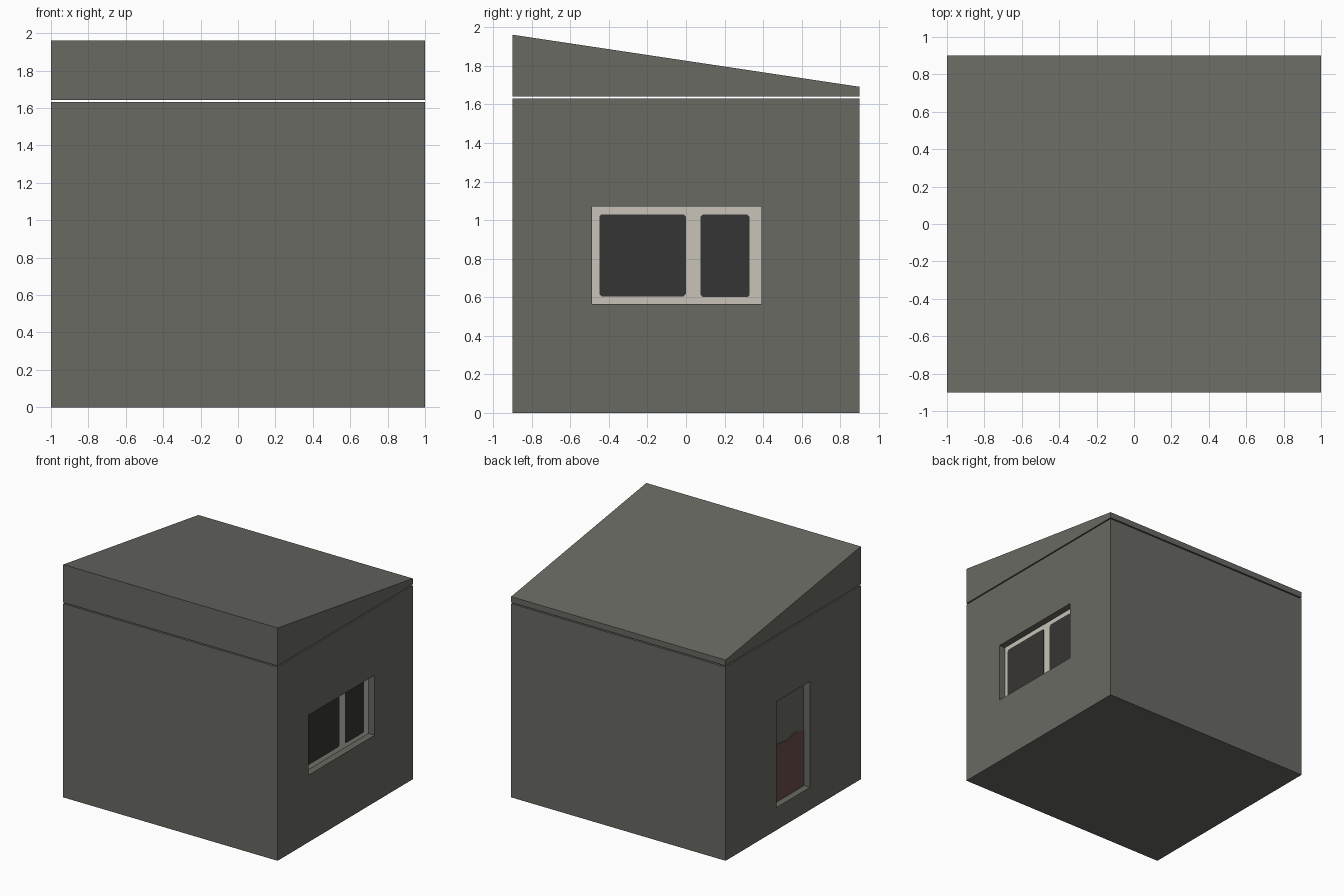
import bpy, bmesh

if "Cube" in bpy.data.objects:
    bpy.data.objects.remove(bpy.data.objects["Cube"])


def material(name, rgb):
    m = bpy.data.materials.new(name)
    m.diffuse_color = (*rgb, 1)
    m.use_nodes = True
    m.node_tree.nodes["Principled BSDF"].inputs["Base Color"].default_value = m.diffuse_color
    return m


WALL = material("grey wall", (0.140, 0.142, 0.122))
CREAM = material("cream frame", (0.578, 0.545, 0.480))
GLASS = material("dark glass", (0.037, 0.036, 0.035))
RED = material("red brown door", (0.147, 0.076, 0.072))


def prism(name, mat, profile, x0, x1):
    """Extrude a y-z outline along x."""
    bm = bmesh.new()
    face = bm.faces.new([bm.verts.new((x0, y, z)) for y, z in profile])
    ext = bmesh.ops.extrude_face_region(bm, geom=[face])["geom"]
    verts = [v for v in ext if isinstance(v, bmesh.types.BMVert)]
    bmesh.ops.translate(bm, verts=verts, vec=(x1 - x0, 0, 0))
    bmesh.ops.recalc_face_normals(bm, faces=bm.faces)
    mesh = bpy.data.meshes.new(name)
    bm.to_mesh(mesh)
    bm.free()
    mesh.materials.append(mat)
    obj = bpy.data.objects.new(name, mesh)
    bpy.context.collection.objects.link(obj)
    return obj


def rect(y0, y1, z0, z1, c=0.0):
    """Rectangle outline, optionally with clipped corners."""
    if c == 0:
        return [(y0, z0), (y1, z0), (y1, z1), (y0, z1)]
    return [(y0 + c, z0), (y1 - c, z0), (y1, z0 + c), (y1, z1 - c),
            (y1 - c, z1), (y0 + c, z1), (y0, z1 - c), (y0, z0 + c)]


# Hut body with recessed window and door openings
body = prism("hut_walls", WALL, rect(-0.9, 0.9, 0, 1.632), -1, 1)
window = rect(-0.487, 0.393, 0.565, 1.07)
door = rect(-0.225, 0.225, 0.19, 1.083)
for name, outline, x0, x1 in (("window_cutter", window, 0.94, 1.1),
                              ("door_cutter", door, -1.1, -0.94)):
    cutter = prism(name, WALL, outline, x0, x1)
    cutter.hide_render = True
    mod = body.modifiers.new(name, "BOOLEAN")
    mod.object = cutter
    mod.operation = "DIFFERENCE"
    mod.solver = "EXACT"
    bpy.context.view_layer.objects.active = body
    bpy.ops.object.modifier_apply(modifier=name)
    bpy.data.objects.remove(cutter)

# Sloping roof block, floating just above the walls
prism("roof", WALL, [(-0.9, 1.642), (0.9, 1.642), (0.9, 1.692), (-0.9, 1.962)], -1, 1)

# Window frame panel and its two panes
prism("window_frame", CREAM, window, 0.938, 0.943)
prism("window_pane_wide", GLASS, rect(-0.45, 0.0, 0.605, 1.03, 0.012), 0.942, 0.946)
prism("window_pane_narrow", GLASS, rect(0.075, 0.33, 0.60, 1.03, 0.012), 0.942, 0.946)

# Lower door panel with an uneven top edge
prism("door_lower_panel", RED,
      [(-0.225, 0.19), (0.225, 0.19), (0.225, 0.67), (0.14, 0.675),
       (0.0, 0.66), (-0.12, 0.69), (-0.225, 0.65)], -0.944, -0.938)
